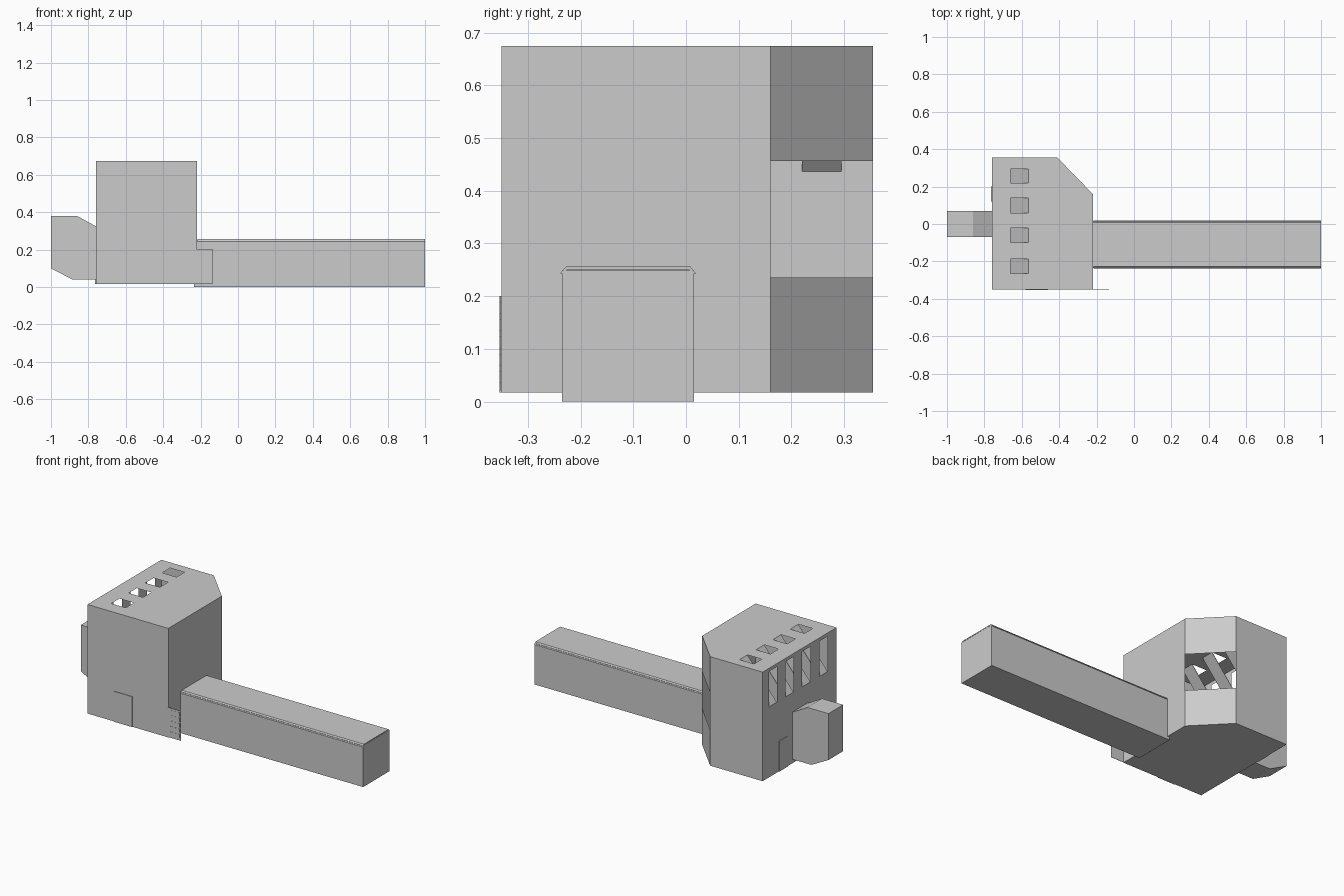
import bpy, bmesh
from mathutils import Vector

if "Cube" in bpy.data.objects:
    bpy.data.objects.remove(bpy.data.objects["Cube"])


def make_object(name, bm):
    mesh = bpy.data.meshes.new(name)
    bm.to_mesh(mesh)
    bm.free()
    ob = bpy.data.objects.new(name, mesh)
    bpy.context.collection.objects.link(ob)
    return ob


def faces_object(name, polys):
    """Flat panels, all turned to face away from the building centre."""
    bm = bmesh.new()
    for p in polys:
        bm.faces.new([bm.verts.new(v) for v in p])
    bmesh.ops.remove_doubles(bm, verts=bm.verts, dist=0.0001)
    centre = Vector((-0.49, 0.0, 0.34))
    for f in bm.faces:
        f.normal_update()
        if f.normal.dot(f.calc_center_median() - centre) < 0:
            f.normal_flip()
    return make_object(name, bm)


def prism(name, profile, a, b, place):
    """Extrude a 2D profile from a to b; place maps (u, v, t) to x, y, z."""
    bm = bmesh.new()
    r0 = [bm.verts.new(place(u, v, a)) for u, v in profile]
    r1 = [bm.verts.new(place(u, v, b)) for u, v in profile]
    n = len(profile)
    bm.faces.new(r0)
    bm.faces.new(r1)
    for i in range(n):
        j = (i + 1) % n
        bm.faces.new((r0[i], r0[j], r1[j], r1[i]))
    bmesh.ops.recalc_face_normals(bm, faces=bm.faces)
    return make_object(name, bm)


def box(name, x0, x1, y0, y1, z0, z1):
    return prism(name, [(x0, y0), (x1, y0), (x1, y1), (x0, y1)], z0, z1,
                 lambda u, v, t: (u, v, t))


X0, X1, XC = -0.76, -0.22, -0.41
Y0, Y1, YC = -0.35, 0.355, 0.16
Z0, Z1 = 0.017, 0.675
SLOTS = [(-0.265, -0.187), (-0.10, -0.022), (0.06, 0.138), (0.22, 0.295)]
SLOT_LOW, SLOT_HIGH = 0.437, 0.655
HX0, HX1 = -0.66, -0.56


def wall(p, q, z0, z1):
    return [(*p, z0), (*q, z0), (*q, z1), (*p, z1)]


def roof(x0, x1, y0, y1):
    return [(x0, y0, Z1), (x1, y0, Z1), (x1, y1, Z1), (x0, y1, Z1)]


# Hollow main hall: plain walls and floor
plan = [(X0, Y0), (X1, Y0), (X1, YC), (XC, Y1), (X0, Y1)]
panels = [wall(plan[0], plan[1], Z0, Z1),
          wall(plan[1], plan[2], Z0, Z1),
          wall(plan[3], plan[4], Z0, Z1),
          [(x, y, Z0) for x, y in plan]]
# Chamfered corner wall with its wide opening
panels += [wall(plan[2], plan[3], Z0, 0.235), wall(plan[2], plan[3], 0.457, Z1)]
# Roof around the hatches, left wall around the slots
panels += [roof(X0, HX0, Y0, Y1),
           [(HX1, Y0, Z1), (X1, Y0, Z1), (X1, YC, Z1), (XC, Y1, Z1), (HX1, Y1, Z1)],
           wall((X0, Y0), (X0, Y1), Z0, SLOT_LOW),
           wall((X0, Y0), (X0, Y1), SLOT_HIGH, Z1)]
edges = [Y0] + [v for s in SLOTS for v in s] + [Y1]
for a, b in zip(edges[::2], edges[1::2]):
    panels.append(roof(HX0, HX1, a, b))
    panels.append(wall((X0, a), (X0, b), SLOT_LOW, SLOT_HIGH))
faces_object("main_hall", panels)

# Sloping chute floors from roof hatches to left wall slots
for i, (a, b) in enumerate(SLOTS):
    prism(f"chute_{i + 1}",
          [(X0, SLOT_LOW), (HX1, Z1), (HX1 - 0.004, Z1), (X0, SLOT_LOW + 0.005)],
          a, b, lambda u, v, t: (u, t, v))

# Long wing and its thin bevelled lid
box("long_wing", -0.235, 1.0, -0.235, 0.015, 0.0, 0.249)
prism("wing_lid",
      [(-0.239, 0.243), (-0.228, 0.256), (0.008, 0.256), (0.019, 0.243),
       (0.014, 0.243), (0.006, 0.25), (-0.226, 0.25), (-0.234, 0.243)],
      -0.216, 1.0, lambda u, v, t: (t, u, v))

# Side annex with cut corners
prism("side_annex",
      [(-1.0, 0.1), (-0.885, 0.04), (X0, 0.04), (X0, 0.325), (-0.86, 0.38), (-1.0, 0.38)],
      -0.07, 0.07, lambda u, v, t: (u, t, v))

# Doors on the front and left walls
box("front_door", -0.58, -0.46, -0.354, Y0, Z0, 0.2)
box("side_door", -0.764, X0, 0.12, 0.2, Z0, 0.2)

# Thin screen beside the front wall with small tiles
box("front_screen", X1, -0.135, -0.352, Y0, 0.02, 0.2)
for c in range(3):
    for r in range(5):
        x, z = -0.203 + c * 0.025, 0.035 + r * 0.033
        box(f"screen_tile_{c}_{r}", x, x + 0.012, -0.354, -0.352, z, z + 0.022)
